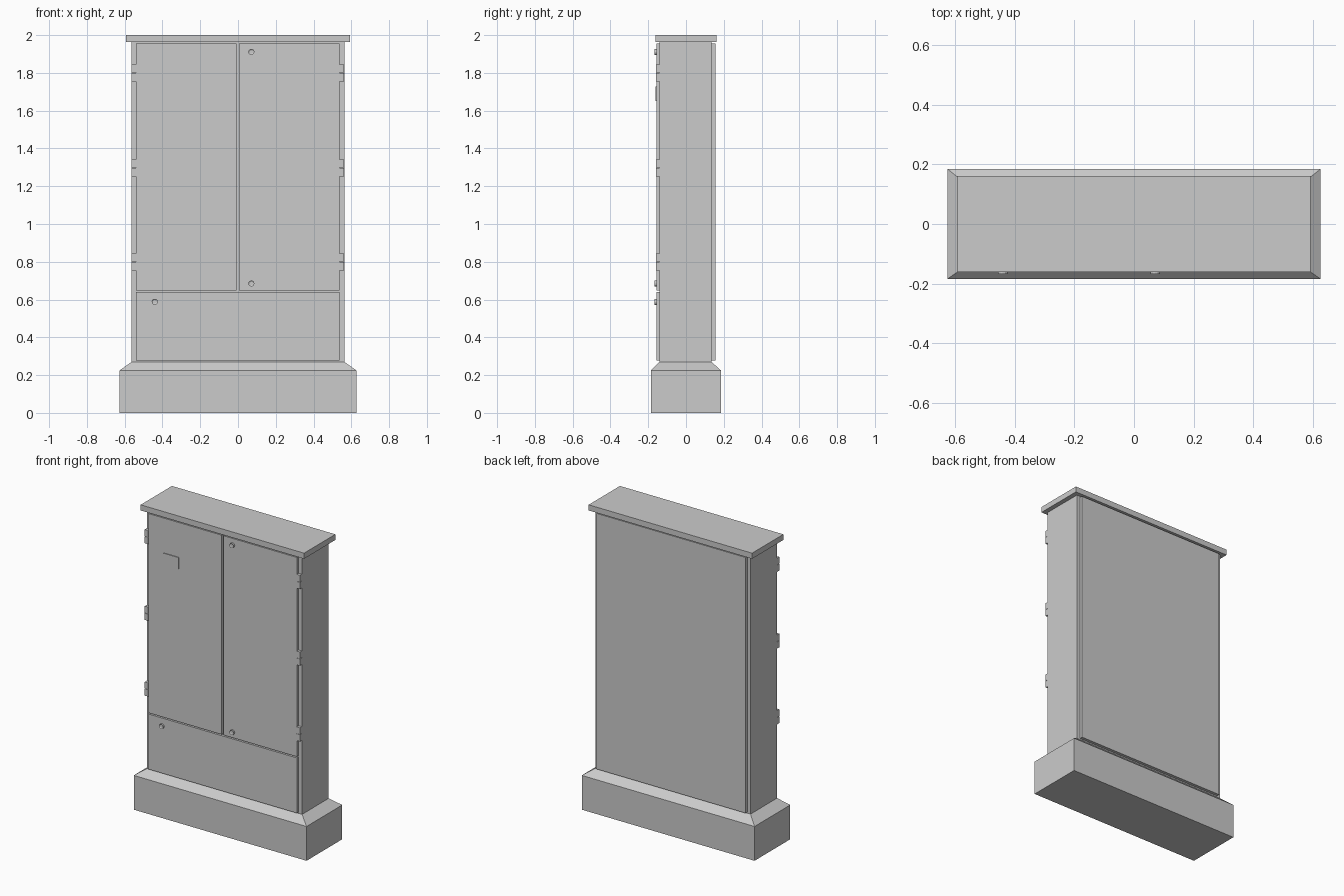
import bpy, bmesh, math
from mathutils import Matrix

if "Cube" in bpy.data.objects:
    bpy.data.objects.remove(bpy.data.objects["Cube"])


def make(name, bm):
    bmesh.ops.recalc_face_normals(bm, faces=bm.faces)
    me = bpy.data.meshes.new(name)
    bm.to_mesh(me)
    bm.free()
    ob = bpy.data.objects.new(name, me)
    bpy.context.collection.objects.link(ob)
    return ob


def box(name, x, y, z):
    bm = bmesh.new()
    size = (x[1] - x[0], y[1] - y[0], z[1] - z[0])
    mid = (sum(x) / 2, sum(y) / 2, sum(z) / 2)
    bmesh.ops.create_cube(bm, size=1, matrix=Matrix.Translation(mid) @ Matrix.Diagonal((*size, 1)))
    return make(name, bm)


def lock(name, x, z):
    # short barrel facing the front, with a sunken core
    bm = bmesh.new()
    bmesh.ops.create_cone(bm, cap_ends=True, segments=12, radius1=0.016, radius2=0.016, depth=0.014,
                          matrix=Matrix.Translation((x, -0.161, z)) @ Matrix.Rotation(math.pi / 2, 4, 'X'))
    front = min(bm.faces, key=lambda f: f.calc_center_median().y)
    bmesh.ops.inset_region(bm, faces=[front], thickness=0.007)
    bmesh.ops.translate(bm, verts=front.verts, vec=(0, 0.004, 0))
    return make(name, bm)


# plinth with sloped shoulders
bm = bmesh.new()
rings = []
for hx, y0, y1, z in ((0.627, -0.185, 0.185, 0), (0.627, -0.185, 0.185, 0.225),
                      (0.563, -0.14, 0.135, 0.27)):
    rings.append([bm.verts.new(p) for p in
                  ((-hx, y0, z), (hx, y0, z), (hx, y1, z), (-hx, y1, z))])
for a, b in zip(rings, rings[1:]):
    for i in range(4):
        j = (i + 1) % 4
        bm.faces.new((a[i], a[j], b[j], b[i]))
bm.faces.new(rings[0])
bm.faces.new(rings[-1])
make("plinth", bm)

# cabinet shell and roof
box("cabinet_body", (-0.563, 0.563), (-0.14, 0.135), (0.27, 1.963))
box("roof", (-0.593, 0.593), (-0.162, 0.162), (1.963, 2.0))

# doors, lower hatch and back panel
FRONT = (-0.157, -0.14)
box("left_door", (-0.541, -0.009), FRONT, (0.648, 1.955))
box("right_door", (0.005, 0.537), FRONT, (0.648, 1.955))
box("lower_hatch", (-0.541, 0.537), FRONT, (0.278, 0.64))
box("back_panel", (-0.54, 0.54), (0.135, 0.155), (0.278, 1.955))

# hinges: two knuckle blocks on each
for side, x in (("left", (-0.565, -0.541)), ("right", (0.537, 0.561))):
    for i, z in enumerate((0.8, 1.297, 1.8)):
        for part, z0, z1 in (("lower", z - 0.045, z - 0.001), ("upper", z + 0.001, z + 0.045)):
            box(f"{side}_hinge_{i + 1}_{part}", x, (-0.16, -0.137), (z0, z1))

# name plate and locks
box("label_plate", (-0.426, -0.318), (-0.162, -0.157), (1.651, 1.727))
lock("door_lock_top", 0.071, 1.911)
lock("door_lock_bottom", 0.071, 0.685)
lock("hatch_lock", -0.441, 0.588)
